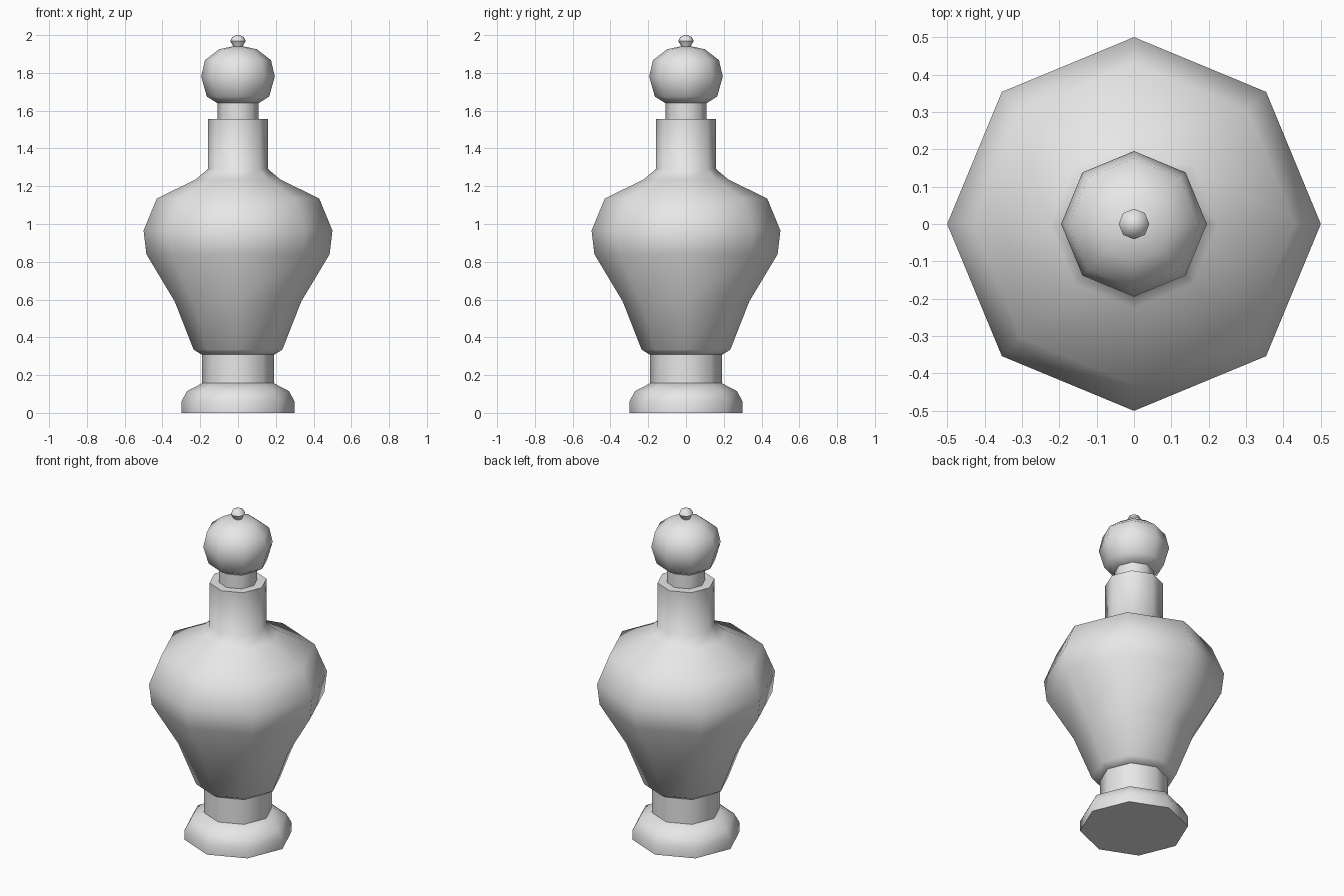
import bpy
import bmesh
import math

cube = bpy.data.objects.get("Cube")
if cube:
    bpy.data.objects.remove(cube, do_unlink=True)

SIDES = 8

stone = bpy.data.materials.new("light_grey")
stone.use_nodes = True
GREY = (0.8, 0.8, 0.8, 1)
stone.diffuse_color = GREY
stone.node_tree.nodes["Principled BSDF"].inputs["Base Color"].default_value = GREY


def lathe(name, profile):
    """Turn a (radius, height) profile into a capped eight-sided solid."""
    bm = bmesh.new()
    rings = []
    for r, z in profile:
        rings.append([bm.verts.new((r * math.cos(math.tau * i / SIDES),
                                    r * math.sin(math.tau * i / SIDES), z))
                      for i in range(SIDES)])
    for low, high in zip(rings, rings[1:]):
        for i in range(SIDES):
            j = (i + 1) % SIDES
            bm.faces.new((low[i], low[j], high[j], high[i]))
    bm.faces.new(rings[0][::-1])
    bm.faces.new(rings[-1])
    mesh = bpy.data.meshes.new(name)
    bm.to_mesh(mesh)
    bm.free()
    mesh.materials.append(stone)
    obj = bpy.data.objects.new(name, mesh)
    bpy.context.collection.objects.link(obj)
    bpy.ops.object.select_all(action="DESELECT")
    obj.select_set(True)
    bpy.context.view_layer.objects.active = obj
    bpy.ops.object.shade_smooth_by_angle(angle=math.radians(50))
    return obj


# Foot and stem
lathe("foot", [(0.30, 0), (0.30, 0.06), (0.27, 0.115), (0.19, 0.157)])
lathe("stem", [(0.19, 0.15), (0.19, 0.315)])

# Shouldered body running up into the neck
lathe("body", [(0.195, 0.31), (0.235, 0.335), (0.335, 0.59), (0.485, 0.84),
               (0.50, 0.965), (0.43, 1.135), (0.225, 1.235), (0.16, 1.29),
               (0.16, 1.557)])

# Stopper: plug, ball and knob
lathe("stopper_plug", [(0.108, 1.55), (0.108, 1.645)])
lathe("stopper_ball", [(0.11, 1.64), (0.165, 1.675), (0.195, 1.78),
                       (0.175, 1.867), (0.10, 1.925), (0.03, 1.94)])
lathe("stopper_knob", [(0.022, 1.925), (0.027, 1.945), (0.041, 1.968),
                       (0.03, 1.99), (0.008, 2.0)])
